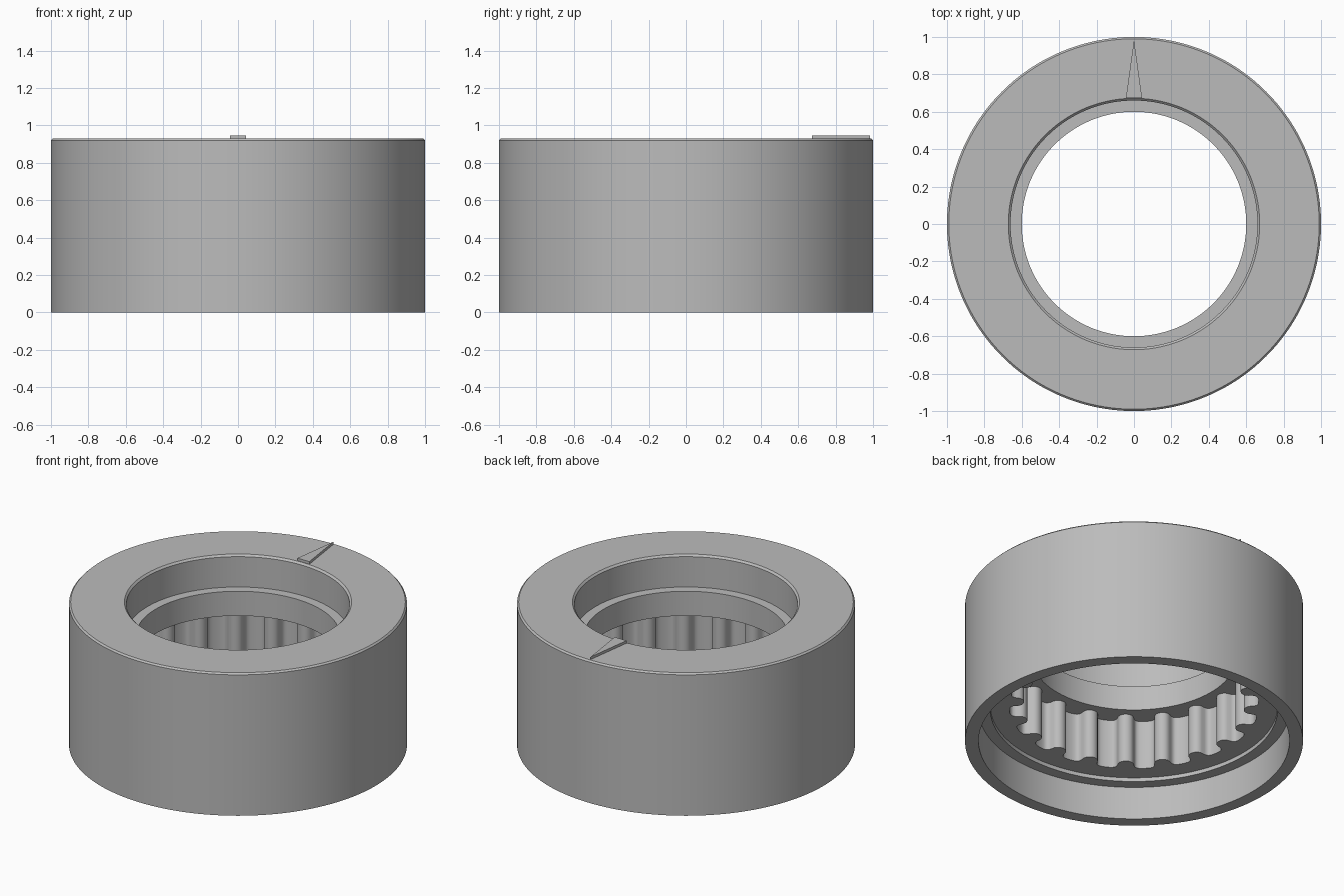
import bpy, bmesh
from math import radians, cos, sin

cube = bpy.data.objects.get("Cube")
if cube:
    bpy.data.objects.remove(cube, do_unlink=True)

# Single grey material
grey = bpy.data.materials.new("plain_grey")
grey.use_nodes = True
colour = (0.5, 0.5, 0.5, 1.0)
grey.diffuse_color = colour
bsdf = grey.node_tree.nodes["Principled BSDF"]
bsdf.inputs["Base Color"].default_value = colour
bsdf.inputs["Roughness"].default_value = 0.6


def finish(bm, name, angle=30):
    bmesh.ops.recalc_face_normals(bm, faces=bm.faces)
    mesh = bpy.data.meshes.new(name)
    bm.to_mesh(mesh)
    bm.free()
    mesh.materials.append(grey)
    obj = bpy.data.objects.new(name, mesh)
    bpy.context.collection.objects.link(obj)
    bpy.ops.object.select_all(action='DESELECT')
    obj.select_set(True)
    bpy.context.view_layer.objects.active = obj
    bpy.ops.object.shade_smooth_by_angle(angle=radians(angle))
    return obj


# One spline tooth: (angle from its middle, radius), a rounded pin with fillets
TEETH = 20
half = [(0, 0.652), (1.2, 0.654), (2.3, 0.660), (3.2, 0.670), (3.8, 0.686),
        (4.0, 0.708), (4.5, 0.724), (5.3, 0.734), (6.4, 0.738)]
tooth = [(-a, r) for a, r in reversed(half[1:])] + half + [(7.7, 0.74), (9, 0.74), (10.3, 0.74)]
stations = [(radians(k * 360 / TEETH + a), r) for k in range(TEETH) for a, r in tooth]

# Closed cross-section of the ring; None marks the toothed radius
profile = [
    (0.92, 0.0), (1.0, 0.0), (1.0, 0.92), (0.99, 0.93),       # outer wall and rim
    (0.672, 0.93), (0.66, 0.918), (0.66, 0.72), (0.60, 0.72),  # bore and ledge
    (0.60, 0.56), (None, 0.56), (None, 0.24),                  # toothed section
    (0.85, 0.24), (0.85, 0.215), (0.92, 0.215),                # lower recess
]

bm = bmesh.new()
rings = []
for angle, tooth_r in stations:
    ring = []
    for r, z in profile:
        r = tooth_r if r is None else r
        ring.append(bm.verts.new((r * cos(angle), r * sin(angle), z)))
    rings.append(ring)
n = len(profile)
for i, ring in enumerate(rings):
    after = rings[(i + 1) % len(rings)]
    for j in range(n):
        k = (j + 1) % n
        bm.faces.new((ring[j], after[j], after[k], ring[k]))
finish(bm, "ring_body")

# Raised pointer on the top face
bm = bmesh.new()
base = bm.faces.new([bm.verts.new(p) for p in
                     ((-0.043, 0.675, 0.929), (0.043, 0.675, 0.929), (0, 0.985, 0.929))])
top = bmesh.ops.extrude_face_region(bm, geom=[base])
bmesh.ops.translate(bm, vec=(0, 0, 0.018),
                    verts=[v for v in top["geom"] if isinstance(v, bmesh.types.BMVert)])
finish(bm, "top_pointer")
